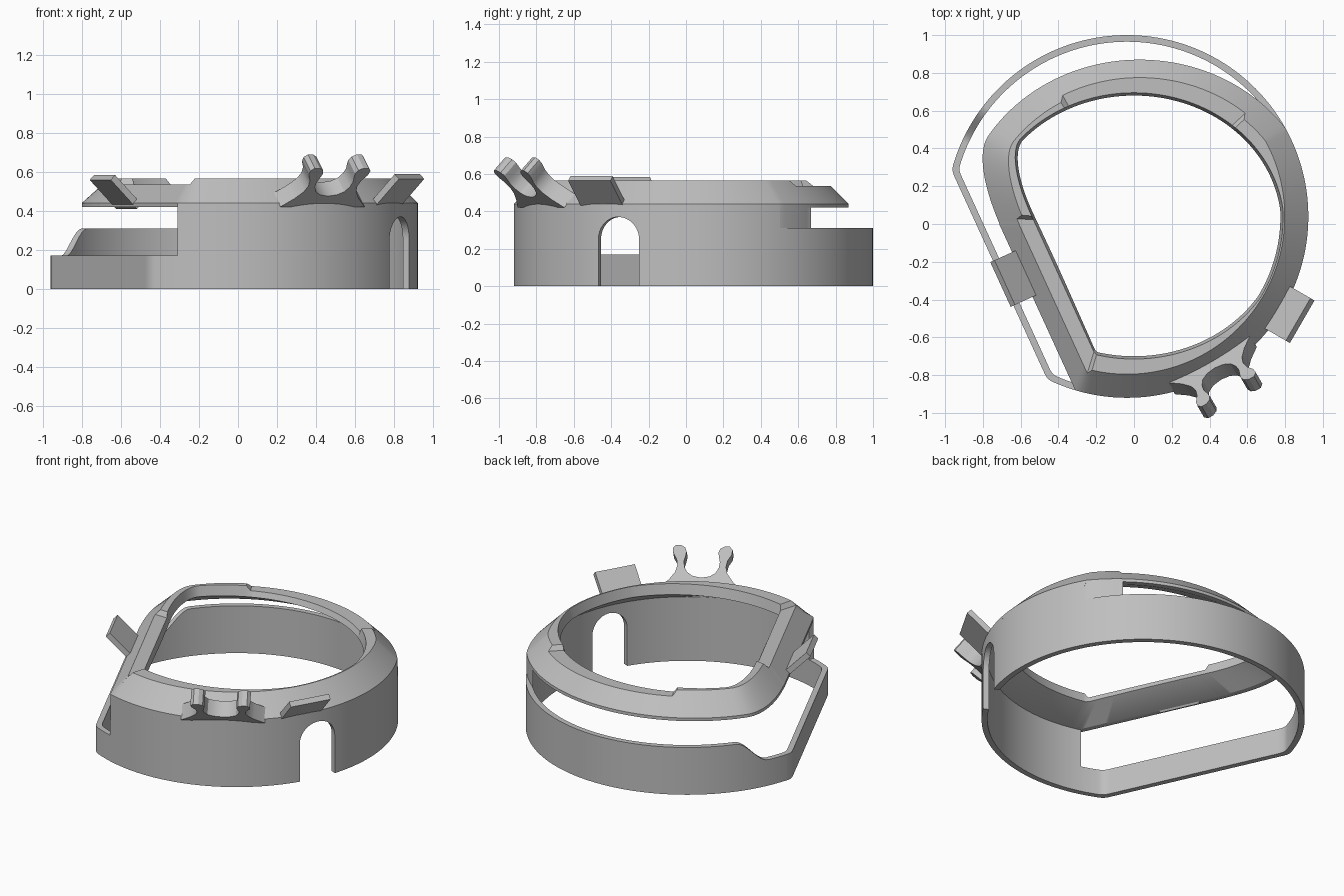
import bpy, bmesh
from math import sin, cos, radians, hypot, sqrt, pi
from mathutils import Vector

cube = bpy.data.objects.get("Cube")
if cube:
    bpy.data.objects.remove(cube, do_unlink=True)

grey = bpy.data.materials.new("plain grey")
grey.use_nodes = True
grey.diffuse_color = (0.52, 0.52, 0.52, 1)
grey.node_tree.nodes["Principled BSDF"].inputs["Base Color"].default_value = grey.diffuse_color

CENTRE = Vector((-0.037, 0.04))
RADIUS = 0.96
FLAT_SIDE = radians(204.6)      # direction the flat side faces
THICK = 0.035


# ---- outlines as distance from the origin along an angle ----
def circle(a, radius):
    along = CENTRE.x * cos(a) + CENTRE.y * sin(a)
    return along + sqrt(along ** 2 - CENTRE.length_squared + radius ** 2)


def ellipse(a, cx, cy, rx, ry):
    dx, dy, ox, oy = cos(a) / rx, sin(a) / ry, cx / rx, cy / ry
    dd, od = dx * dx + dy * dy, ox * dx + oy * dy
    return (od + sqrt(od * od - dd * (ox * ox + oy * oy - 1))) / dd


def chord(a, distance):
    c = cos(a - FLAT_SIDE)
    return distance / c if c > 0.05 else 9


def soft_min(a, b, k):
    h = max(k - abs(a - b), 0) / k
    return min(a, b) - h * h * k / 4


def wall_r(a, inset=0):
    return soft_min(circle(a, RADIUS - inset), chord(a, 0.76 - inset), 0.02)


def collar_r(a, inset=0):
    side, disc = chord(a, 0.649 - inset), circle(a, RADIUS - inset)
    if sin(a) <= 0:
        return min(disc, side)
    oval = ellipse(a, 0.03, 0, 0.95 - inset, 0.87 - inset)
    return soft_min(min(disc, oval), side, 0.25)


def opening_r(a):
    oval, side = ellipse(a, 0, -0.01, 0.795, 0.705), chord(a, 0.475)
    r = soft_min(oval, side, 0.25) if sin(a) > 0 else min(oval, side)
    return min(r, collar_r(a, 0.125) - 0.008)


# ---- builders ----
def finish(name, bm):
    bmesh.ops.recalc_face_normals(bm, faces=bm.faces)
    mesh = bpy.data.meshes.new(name)
    bm.to_mesh(mesh)
    bm.free()
    obj = bpy.data.objects.new(name, mesh)
    bpy.context.collection.objects.link(obj)
    mesh.materials.append(grey)
    return obj


def smooth(obj):
    bpy.ops.object.select_all(action='DESELECT')
    obj.select_set(True)
    bpy.context.view_layer.objects.active = obj
    bpy.ops.object.shade_smooth_by_angle(angle=radians(28))


def sweep(name, spans, closed=True):
    """Join (radius, z) sections around the origin; spans are (start, end, section)."""
    bm = bmesh.new()
    rings = []
    for start, end, section in spans:
        n = max(2, round(end - start))
        for i in range(n + 1):
            a = radians(start + (end - start) * i / n)
            rings.append([bm.verts.new((r * cos(a), r * sin(a), z)) for r, z in section(a)])
    pairs = list(zip(rings, rings[1:]))
    if closed:
        pairs.append((rings[-1], rings[0]))
    else:
        bm.faces.new(rings[0])
        bm.faces.new(rings[-1])
    for p, q in pairs:
        for i in range(len(p)):
            j = (i + 1) % len(p)
            bm.faces.new((p[i], p[j], q[j], q[i]))
    return finish(name, bm)


def slab(name, origin, facing, tilt, outline, low, high):
    """Extrude a (side, along) outline; along points outward, raised by tilt."""
    f, t = radians(facing), radians(tilt)
    out, up = Vector((cos(f), sin(f), 0)), Vector((0, 0, 1))
    u = Vector((-sin(f), cos(f), 0))
    v, w = out * cos(t) + up * sin(t), up * cos(t) - out * sin(t)
    bm = bmesh.new()
    a, b = [[bm.verts.new(Vector(origin) + u * x + v * y + w * h) for x, y in outline]
            for h in (low, high)]
    bm.faces.new(a)
    bm.faces.new(b)
    for i in range(len(a)):
        j = (i + 1) % len(a)
        bm.faces.new((a[i], a[j], b[j], b[i]))
    return finish(name, bm)


# ---- lower wall: tall in front, lower behind, lowest along the flat side ----
def wall_section(height):
    def section(a):
        z = height(a) if callable(height) else height
        outer, inner = wall_r(a), wall_r(a, THICK)
        return [(inner, 0), (outer, 0), (outer, z), (inner, z)]
    return section


def ramp(a):
    t = (a - radians(142)) / radians(12)
    return 0.31 - 0.14 * t * t * (3 - 2 * t)


wall = sweep("wall", [(-109.4, 32, wall_section(0.42)), (32.1, 141.9, wall_section(0.31)),
                      (142, 154, ramp and wall_section(ramp)),
                      (154.1, 250.5, wall_section(0.17))])


# Tapering end of the tall wall, trimmed to the collar outline
def taper_section(a):
    inner = wall_r(a, THICK)
    outer = max(inner + 0.001, min(wall_r(a), collar_r(a)))
    return [(inner, 0.3), (outer, 0.3), (outer, 0.42), (inner, 0.42)]


smooth(sweep("wall_end", [(31.9, 46, taper_section)], closed=False))

# Arched doorway
arch = [(0.12 * cos(pi * i / 24), 0.25 + 0.12 * sin(pi * i / 24)) for i in range(25)]
cutter = slab("arch_cutter", (0.84, -0.365, 0), -23.5, 90,
              [(0.12, -0.1)] + arch + [(-0.12, -0.1)], -0.2, 0.2)
cutter.hide_render = True
cut = wall.modifiers.new("doorway", 'BOOLEAN')
cut.operation, cut.solver, cut.object = 'DIFFERENCE', 'EXACT', cutter
bpy.context.view_layer.objects.active = wall
bpy.ops.object.modifier_apply(modifier=cut.name)
bpy.data.objects.remove(cutter, do_unlink=True)
smooth(wall)


# ---- bevelled collar with two lowered stretches ----
def collar_section(low):
    def section(a):
        inner = opening_r(a)
        inset, z = (0.095, 0.535) if low else (0.125, 0.565)
        return [(collar_r(a, THICK), 0.42), (collar_r(a), 0.42), (collar_r(a), 0.44),
                (collar_r(a, inset), z), (inner, z), (inner - 0.015, 0.5)]
    return section


high, low = collar_section(False), collar_section(True)
smooth(sweep("collar", [(-106, 43.5, high), (45, 119, low), (121, 175.5, high), (177.5, 252.6, low)]))

# ---- plates leaning out from the collar ----
tab = [(-0.13, -0.02), (0.13, -0.02), (0.13, 0.19), (-0.13, 0.19)]
slab("right_tab", (0.765, -0.445, 0.44), -30, 45, tab, -0.015, 0.02)
slab("side_tab", (-0.575, -0.26, 0.435), 204.6, 45, tab, -0.015, 0.02)

# ---- open snap clip ----
half = [(0.25, -0.03), (0.19, 0.03), (0.155, 0.08), (0.145, 0.12), (0.152, 0.16), (0.175, 0.2),
        (0.178, 0.23), (0.16, 0.25), (0.13, 0.25), (0.105, 0.235), (0.095, 0.21), (0.1, 0.18),
        (0.107, 0.15), (0.103, 0.115), (0.085, 0.08), (0.05, 0.057), (0, 0.048)]
profile = half + [(-x, y) for x, y in reversed(half[:-1])]
smooth(slab("snap_clip", (0.43, -0.77, 0.47), -60, 45, profile, -0.04, 0.06))
